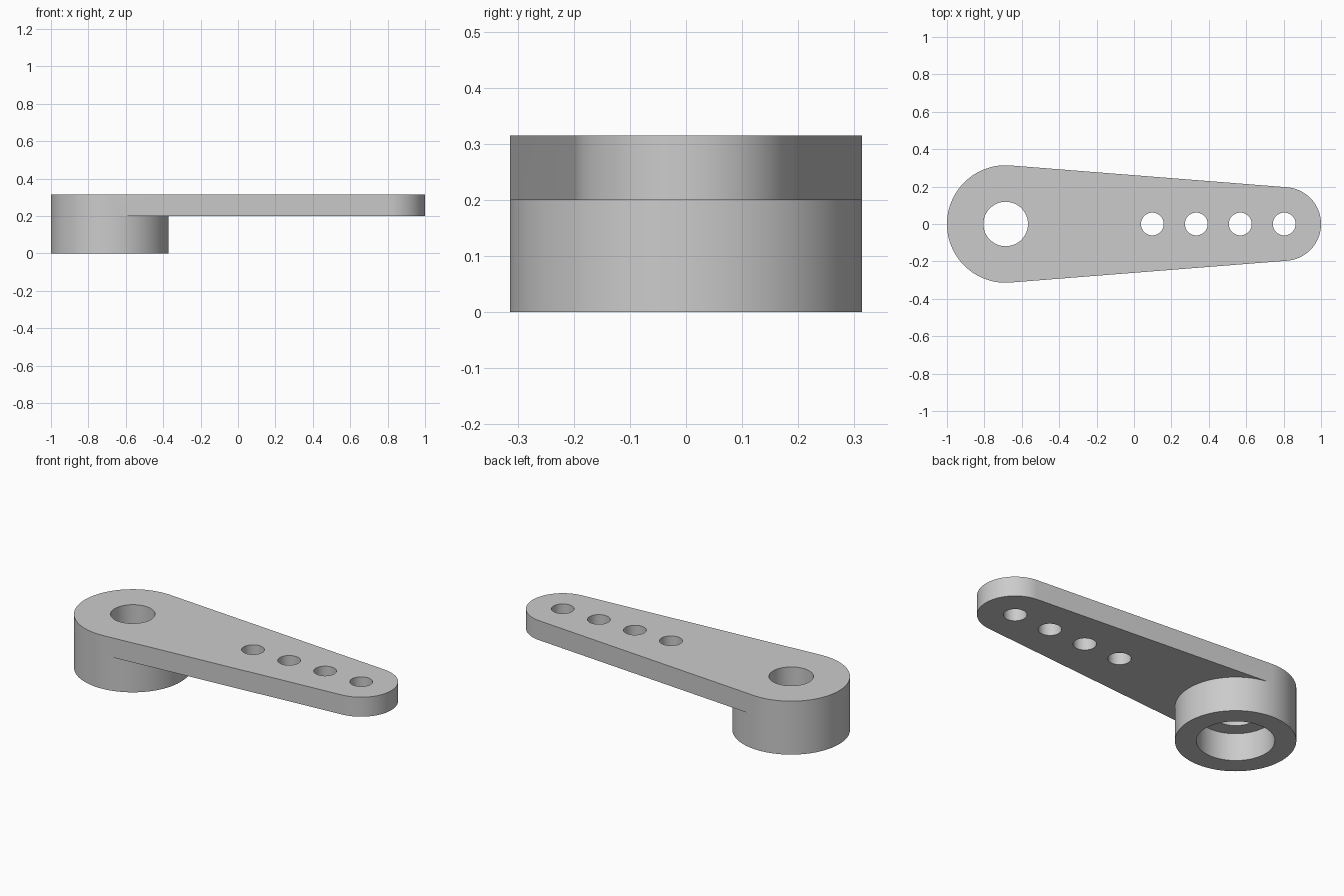
import bpy
import bmesh
import math

cube = bpy.data.objects.get("Cube")
if cube:
    bpy.data.objects.remove(cube, do_unlink=True)

# Main dimensions
HUB_X, HUB_R = -0.686, 0.314
TIP_X, TIP_R = 0.803, 0.197
ARM_BOTTOM, ARM_TOP = 0.2, 0.315
BORE_R, SOCKET_R, SOCKET_TOP = 0.119, 0.203, 0.16
HOLE_R, HOLE_STEP, HOLE_COUNT = 0.061, 0.235, 4
TANGENT = math.acos((HUB_R - TIP_R) / (TIP_X - HUB_X))


def arc(cx, r, start, end, steps):
    """Points on an arc, both ends included."""
    angles = [start + (end - start) * i / steps for i in range(steps + 1)]
    return [(cx + r * math.cos(a), r * math.sin(a)) for a in angles]


def circle(cx, r, steps=48):
    return arc(cx, r, 0, math.tau, steps)[:-1]


bm = bmesh.new()


def wall(points, z0, z1, closed=True):
    """Upright strip of quads along a path."""
    low = [bm.verts.new((x, y, z0)) for x, y in points]
    high = [bm.verts.new((x, y, z1)) for x, y in points]
    n = len(points)
    for i in range(n if closed else n - 1):
        j = (i + 1) % n
        bm.faces.new((low[i], low[j], high[j], high[i]))


def cap(loops, z):
    """Flat face at height z: first loop is the outline, the rest are holes."""
    edges = []
    for loop in loops:
        vs = [bm.verts.new((x, y, z)) for x, y in loop]
        edges += [bm.edges.new((v, vs[i - 1])) for i, v in enumerate(vs)]
    bmesh.ops.triangle_fill(bm, edges=edges, use_beauty=True, normal=(0, 0, 1))


# Shared outlines
hub_outer = arc(HUB_X, HUB_R, TANGENT, math.tau - TANGENT, 64)
hub_inner = arc(HUB_X, HUB_R, -TANGENT, TANGENT, 56)
tip = arc(TIP_X, TIP_R, -TANGENT, TANGENT, 48)
bore = circle(HUB_X, BORE_R)
socket = circle(HUB_X, SOCKET_R, 64)
holes = [circle(TIP_X - i * HOLE_STEP, HOLE_R, 32) for i in range(HOLE_COUNT)]

# Tapered arm
outline = hub_outer + tip
wall(outline, ARM_BOTTOM, ARM_TOP)
cap([outline, bore] + holes, ARM_TOP)
cap([tip + hub_inner[::-1]] + holes, ARM_BOTTOM)
for hole in holes:
    wall(hole, ARM_BOTTOM, ARM_TOP)

# Hub with stepped bore
wall(hub_outer, 0, ARM_BOTTOM, closed=False)
wall(hub_inner, 0, ARM_BOTTOM, closed=False)
cap([hub_outer + hub_inner[1:-1], socket], 0)
wall(socket, 0, SOCKET_TOP)
cap([socket, bore], SOCKET_TOP)
wall(bore, SOCKET_TOP, ARM_TOP)

bmesh.ops.remove_doubles(bm, verts=bm.verts[:], dist=0.0001)
bmesh.ops.recalc_face_normals(bm, faces=bm.faces[:])

mesh = bpy.data.meshes.new("lever_arm_with_hub")
bm.to_mesh(mesh)
bm.free()
lever = bpy.data.objects.new("lever_arm_with_hub", mesh)
bpy.context.collection.objects.link(lever)

# Plain grey material
grey = bpy.data.materials.new("light_grey")
grey.use_nodes = True
colour = (0.6, 0.6, 0.6, 1)
grey.diffuse_color = colour
grey.node_tree.nodes["Principled BSDF"].inputs["Base Color"].default_value = colour
mesh.materials.append(grey)

# Smooth round walls, keep rims sharp
bpy.ops.object.select_all(action="DESELECT")
lever.select_set(True)
bpy.context.view_layer.objects.active = lever
bpy.ops.object.shade_smooth_by_angle(angle=math.radians(30))
